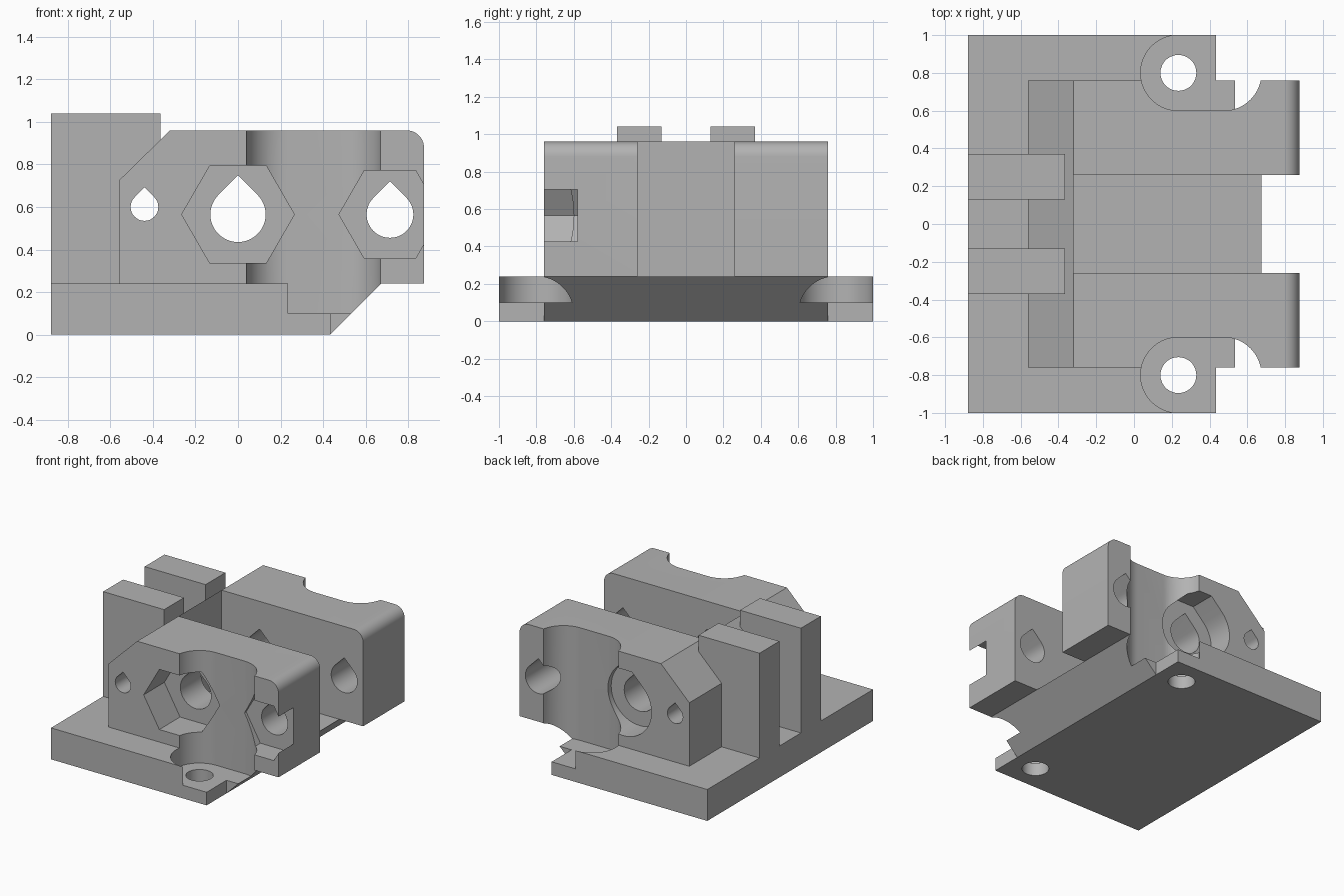
import bpy, bmesh
from math import sin, cos, pi, radians, sqrt

if "Cube" in bpy.data.objects:
    bpy.data.objects.remove(bpy.data.objects["Cube"], do_unlink=True)

grey = bpy.data.materials.new("light grey plastic")
grey.use_nodes = True
grey.diffuse_color = (0.45, 0.45, 0.45, 1)
grey.node_tree.nodes["Principled BSDF"].inputs["Base Color"].default_value = (0.45, 0.45, 0.45, 1)


def arc(cx, cy, r, start, end, n):
    """Points on an arc, angles in degrees."""
    angles = [radians(start + (end - start) * i / n) for i in range(n + 1)]
    return [(cx + r * cos(a), cy + r * sin(a)) for a in angles]


def teardrop(cx, cz, r, cap=None):
    """Round hole with a 45 degree roof, optionally cut flat at the top."""
    pts = arc(cx, cz, r, 135, 405, 36)
    if cap is None:
        return pts + [(cx, cz + r * sqrt(2))]
    half = r * sqrt(2) - cap
    return pts + [(cx + half, cz + cap), (cx - half, cz + cap)]


def prism(name, pts, axis, low, high):
    """Extrude an (x, z) outline along y, or an (x, y) outline along z."""
    bm = bmesh.new()
    place = (lambda p, h: (p[0], h, p[1])) if axis == "y" else (lambda p, h: (p[0], p[1], h))
    face = bm.faces.new([bm.verts.new(place(p, low)) for p in pts])
    new = bmesh.ops.extrude_face_region(bm, geom=[face])["geom"]
    shift = (0, high - low, 0) if axis == "y" else (0, 0, high - low)
    bmesh.ops.translate(bm, vec=shift, verts=[v for v in new if isinstance(v, bmesh.types.BMVert)])
    bmesh.ops.recalc_face_normals(bm, faces=bm.faces)
    mesh = bpy.data.meshes.new(name)
    bm.to_mesh(mesh)
    bm.free()
    mesh.materials.append(grey)
    ob = bpy.data.objects.new(name, mesh)
    bpy.context.collection.objects.link(ob)
    return ob


def rect(x0, y0, x1, y1):
    return [(x0, y0), (x1, y0), (x1, y1), (x0, y1)]


def combine(target, tool, operation):
    """Apply a boolean and drop the tool."""
    mod = target.modifiers.new(operation, "BOOLEAN")
    mod.operation = operation
    mod.solver = "EXACT"
    mod.object = tool
    bpy.context.view_layer.objects.active = target
    bpy.ops.object.modifier_apply(modifier=mod.name)
    bpy.data.objects.remove(tool, do_unlink=True)


# Main housing: chamfered back, rounded nose, sloped underside
outline = [(-0.56, 0), (-0.56, 0.725), (-0.32, 0.96)]
outline += arc(0.795, 0.88, 0.08, 90, 0, 10)
outline += [(0.875, 0.24), (0.675, 0.24), (0.435, 0)]
bracket = prism("bracket", outline, "y", -0.76, 0.76)

# Slot that splits the housing into two jaws
slot = [(-0.32, 0.24), (0.675, 0.24), (0.72, 0.1), (1, 0.1), (1, 1.2), (-0.32, 1.2)]
combine(bracket, prism("slot_cutter", slot, "y", -0.26, 0.26), "DIFFERENCE")

# Base plate and the pair of posts
plate = prism("base_plate", rect(-0.88, -1, 0.435, 1), "z", 0, 0.24)
combine(bracket, plate, "UNION")
for y0, y1 in ((-0.37, -0.13), (0.13, 0.37)):
    post = prism("post", rect(-0.88, y0, -0.365, y1), "z", 0.1, 1.04)
    combine(bracket, post, "UNION")

# Screw pockets and screw holes on both sides
for s in (-1, 1):
    pocket = arc(0.235, 0.8, 0.2, 270, 90, 32) + [(0.235, 1.1), (0.675, 1.1)]
    pocket += arc(0.475, 0.8, 0.2, 0, -90, 16)
    pocket = [(x, s * y) for x, y in pocket]
    combine(bracket, prism("pocket_cutter", pocket, "z", 0.1, 1.3), "DIFFERENCE")
    hole = arc(0.235, s * 0.8, 0.095, 0, 350, 35)
    combine(bracket, prism("screw_cutter", hole, "z", -0.1, 0.5), "DIFFERENCE")

# Teardrop holes running right through
for x, z, r in ((0, 0.565, 0.13), (0.715, 0.565, 0.11), (-0.44, 0.6, 0.065)):
    combine(bracket, prism("rod_cutter", teardrop(x, z, r), "y", -1.2, 1.2), "DIFFERENCE")

# Hexagonal nut recesses in front, round recess behind
for x, r, depth in ((0, 0.265, 0.25), (0.715, 0.24, 0.18)):
    hexagon = arc(x, 0.565, r, 0, 300, 5)
    combine(bracket, prism("nut_cutter", hexagon, "y", -1, -0.76 + depth), "DIFFERENCE")
recess = teardrop(0, 0.565, 0.24, 0.265)
combine(bracket, prism("head_cutter", recess, "y", 0.56, 1), "DIFFERENCE")

bpy.ops.object.select_all(action="DESELECT")
bracket.select_set(True)
bpy.context.view_layer.objects.active = bracket
bpy.ops.object.shade_smooth_by_angle(angle=radians(25))
